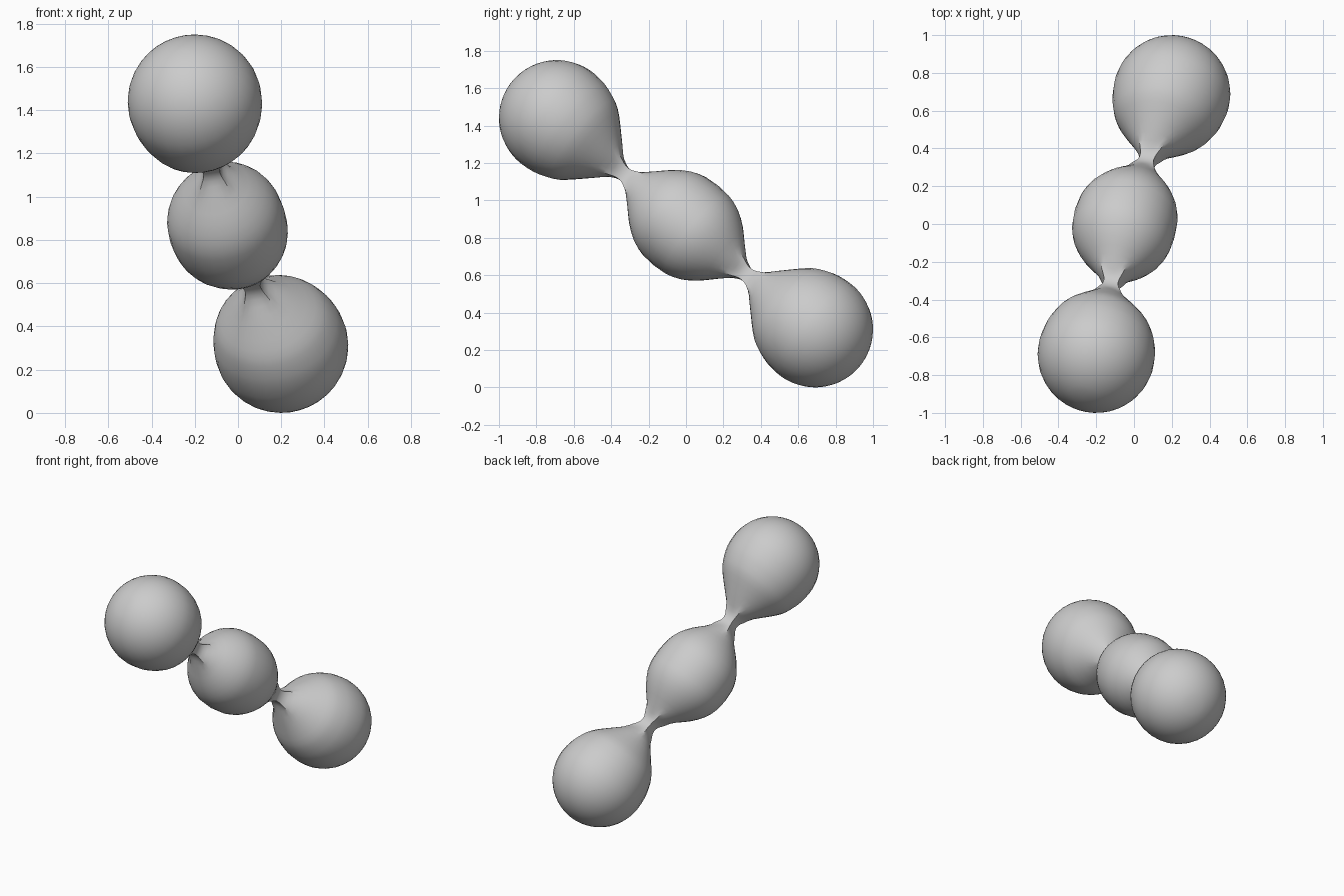
import bpy, bmesh, math
from mathutils import Vector

if "Cube" in bpy.data.objects:
    bpy.data.objects.remove(bpy.data.objects["Cube"])

SIDES = 32
TOP = Vector((-0.2, -0.69, 1.44))     # centre of the upper front ball
LOW = Vector((0.2, 0.69, 0.31))       # centre of the lower back ball
MID = (TOP + LOW) / 2
AXIS = (LOW - TOP).normalized()
HALF = (LOW - TOP).length / 2
BALL = 0.31

U = AXIS.cross(Vector((1, 0, 0))).normalized()
V = AXIS.cross(U)

# (distance from the middle, radius): middle bulge, neck, teardrop shoulder
HALF_PROFILE = [(0, .274), (.08, .268), (.16, .242), (.24, .188), (.31, .122),
                (.37, .072), (.41, .048), (.45, .046), (.49, .064), (.55, .115),
                (.635, .195), (.70, .25), (.76, .28), (.83, .302), (HALF, BALL)]
# round outer end of the ball
for i in range(1, 9):
    a = math.radians(90 * i / 8)
    HALF_PROFILE.append((HALF + BALL * math.sin(a), BALL * math.cos(a)))


def smooth(points):
    """Insert a spline midpoint between neighbouring profile points."""
    out = []
    for i in range(len(points) - 1):
        p0, p1, p2 = points[max(i - 1, 0)], points[i], points[i + 1]
        p3 = points[min(i + 2, len(points) - 1)]
        out.append(p1)
        if 0 < i < len(points) - 2:
            out.append(tuple((9 * (p1[k] + p2[k]) - p0[k] - p3[k]) / 16
                             for k in (0, 1)))
    return out + [points[-1]]


def centre(t):
    """Centre line with a slight sideways bow at the middle."""
    bow = math.cos(math.pi / 2 * min(abs(t) / HALF, 1)) ** 2
    return MID + AXIS * t + Vector((-0.05, 0, -0.01)) * bow


def ring(bm, t, r):
    """Round section that becomes square at the thin necks."""
    square = max(0.0, min(1.0, (0.10 - r) / 0.04)) if abs(t) < HALF else 0
    verts = []
    for i in range(SIDES):
        a = 2 * math.pi * i / SIDES
        c, s = math.cos(a), math.sin(a)
        k = 1 + square * (0.88 / max(abs(c), abs(s)) - 1)
        verts.append(bm.verts.new(centre(t) + (U * c + V * s) * r * k))
    return verts


# three joined balls as one continuous swept skin
half = smooth(HALF_PROFILE)
profile = [(-t, r) for t, r in reversed(half[1:])] + half
bm = bmesh.new()
start = bm.verts.new(centre(profile[0][0]))
end = bm.verts.new(centre(profile[-1][0]))
rings = [ring(bm, t, r) for t, r in profile[1:-1]]
for i in range(SIDES):
    j = (i + 1) % SIDES
    bm.faces.new((start, rings[0][i], rings[0][j]))
    bm.faces.new((end, rings[-1][j], rings[-1][i]))
    for a, b in zip(rings, rings[1:]):
        bm.faces.new((a[i], b[i], b[j], a[j]))
bmesh.ops.recalc_face_normals(bm, faces=bm.faces)

mesh = bpy.data.meshes.new("joined_balls")
bm.to_mesh(mesh)
bm.free()
obj = bpy.data.objects.new("joined_balls", mesh)
bpy.context.collection.objects.link(obj)

grey = bpy.data.materials.new("plain grey")
grey.diffuse_color = (0.6, 0.6, 0.6, 1)
grey.use_nodes = True
grey.node_tree.nodes["Principled BSDF"].inputs["Base Color"].default_value = grey.diffuse_color
mesh.materials.append(grey)

bpy.context.view_layer.objects.active = obj
obj.select_set(True)
bpy.ops.object.shade_smooth_by_angle(angle=math.radians(40))
